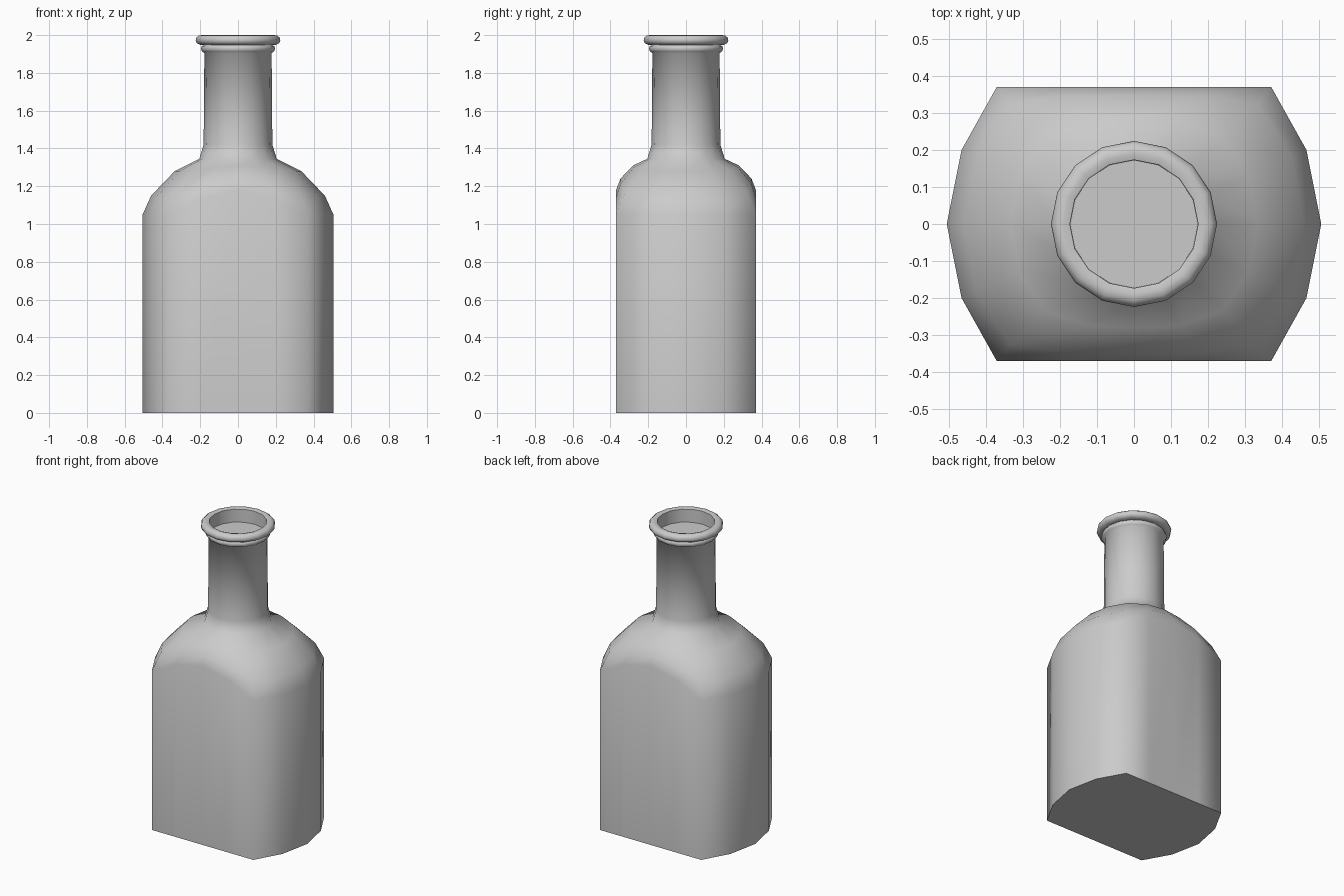
import bpy, bmesh, math

if "Cube" in bpy.data.objects:
    bpy.data.objects.remove(bpy.data.objects["Cube"])

N = 16  # sides all round

glass = bpy.data.materials.new("plain_grey")
glass.diffuse_color = (0.6, 0.6, 0.6, 1)
glass.use_nodes = True
glass.node_tree.nodes["Principled BSDF"].inputs["Base Color"].default_value = glass.diffuse_color


def fold_ring(quarter, heights):
    """Mirror five points (x axis to y axis) into a full 16-point ring."""
    ring = []
    for i in range(N):
        k = i % 8
        k = k if k <= 4 else 8 - k
        x, y = quarter[k]
        sx = -1 if 4 < i < 12 else 1
        sy = -1 if i > 8 else 1
        ring.append((sx * x, sy * y, heights[k]))
    return ring


def round_ring(r, z):
    return [(r * math.cos(2 * math.pi * i / N), r * math.sin(2 * math.pi * i / N), z)
            for i in range(N)]


# Body: flat front and back, rounded sides, domed shoulder
wall = [(.505, 0), (.465, .2), (.37, .37), (.19, .37), (0, .37)]
shoulder_low = [(.46, 0), (.425, .18), (.335, .325), (.18, .345), (0, .347)]
shoulder_high = [(.335, 0), (.31, .13), (.24, .233), (.12, .275), (0, .28)]
rings = [
    fold_ring(wall, [0] * 5),
    fold_ring(wall, [1.05, 1.05, 1.05, 1.14, 1.18]),
    fold_ring(shoulder_low, [1.15, 1.15, 1.16, 1.215, 1.24]),
    fold_ring(shoulder_high, [1.28, 1.28, 1.285, 1.30, 1.31]),
]

# Neck, collar bead, rolled lip and shallow mouth
neck_profile = [
    (.205, 1.345), (.182, 1.42), (.178, 1.905), (.190, 1.913), (.197, 1.928),
    (.192, 1.942), (.182, 1.947), (.202, 1.949), (.218, 1.957), (.224, 1.972),
    (.220, 1.988), (.207, 1.998), (.190, 2.0), (.173, 1.995), (.172, 1.91),
]
rings += [round_ring(r, z) for r, z in neck_profile]

bm = bmesh.new()
loops = [[bm.verts.new(p) for p in ring] for ring in rings]
for a, b in zip(loops, loops[1:]):
    for i in range(N):
        j = (i + 1) % N
        bm.faces.new((a[i], a[j], b[j], b[i]))
bm.faces.new(list(reversed(loops[0])))  # base
bm.faces.new(loops[-1])                 # mouth floor

mesh = bpy.data.meshes.new("bottle")
bm.to_mesh(mesh)
bm.free()
mesh.materials.append(glass)
bottle = bpy.data.objects.new("bottle", mesh)
bpy.context.collection.objects.link(bottle)

bpy.context.view_layer.objects.active = bottle
bottle.select_set(True)
bpy.ops.object.shade_smooth_by_angle(angle=math.radians(72))
